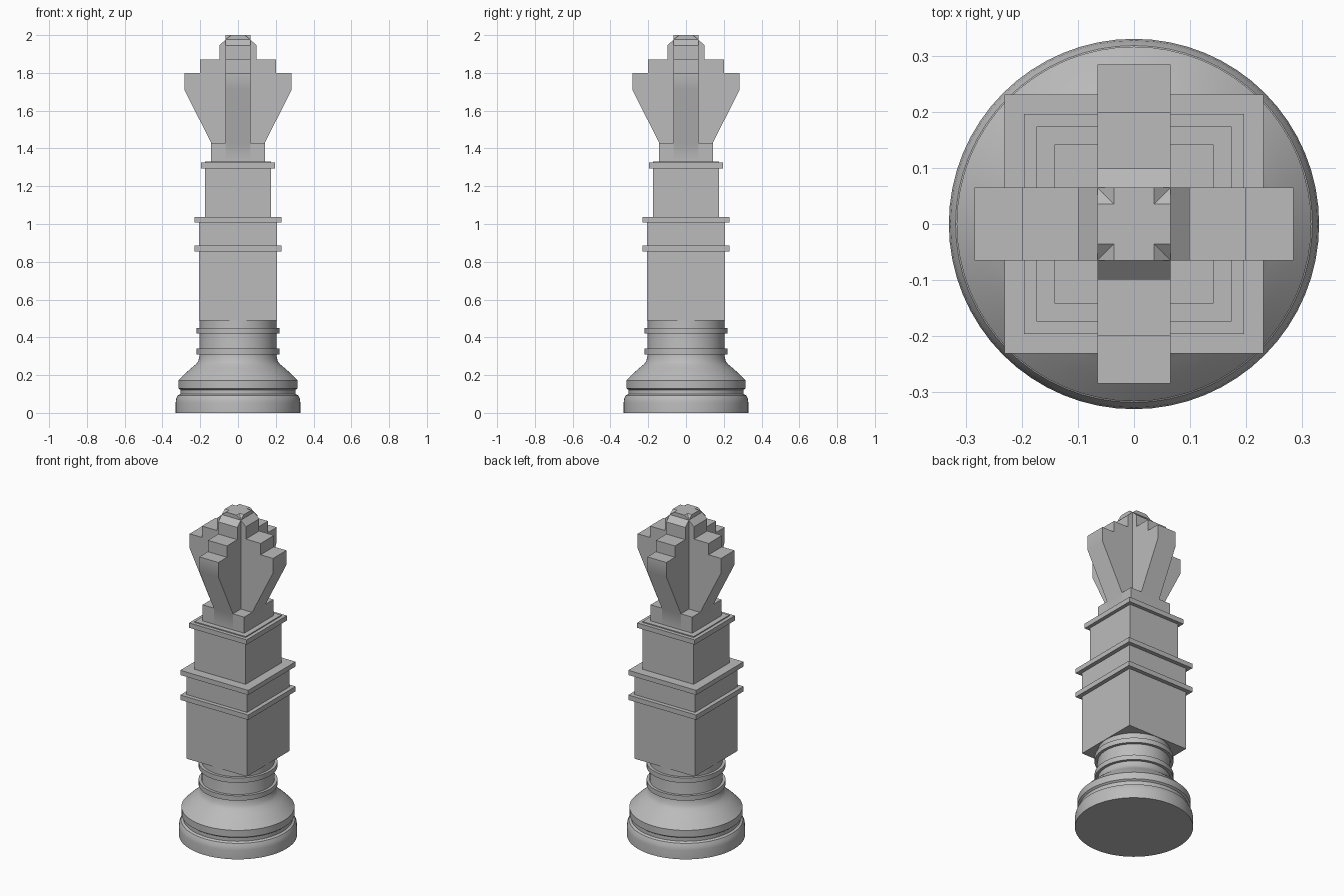
import bpy, bmesh, math
from mathutils import Matrix

cube = bpy.data.objects.get("Cube")
if cube:
    bpy.data.objects.remove(cube, do_unlink=True)

stone = bpy.data.materials.new("grey stone")
stone.use_nodes = True
GREY = (0.5, 0.5, 0.5, 1)
stone.diffuse_color = GREY
stone.node_tree.nodes["Principled BSDF"].inputs["Base Color"].default_value = GREY


def finish(bm, name):
    """Turn a bmesh into a shaded object."""
    bmesh.ops.recalc_face_normals(bm, faces=bm.faces)
    mesh = bpy.data.meshes.new(name)
    bm.to_mesh(mesh)
    bm.free()
    mesh.materials.append(stone)
    obj = bpy.data.objects.new(name, mesh)
    bpy.context.collection.objects.link(obj)
    bpy.ops.object.select_all(action="DESELECT")
    obj.select_set(True)
    bpy.context.view_layer.objects.active = obj
    bpy.ops.object.shade_smooth_by_angle(angle=math.radians(30))
    return obj


def lathe(name, profile, segments=64):
    bm = bmesh.new()
    verts = [bm.verts.new((r, 0, z)) for r, z in profile]
    edges = [bm.edges.new(pair) for pair in zip(verts, verts[1:])]
    bmesh.ops.spin(bm, geom=verts + edges, cent=(0, 0, 0), axis=(0, 0, 1),
                   angle=math.tau, steps=segments)
    bmesh.ops.remove_doubles(bm, verts=bm.verts, dist=0.0001)
    return finish(bm, name)


def block(name, half, z0, z1, x=0, y=0):
    bm = bmesh.new()
    size = Matrix.Diagonal((half * 2, half * 2, z1 - z0, 1))
    bmesh.ops.create_cube(bm, size=1,
                          matrix=Matrix.Translation((x, y, (z0 + z1) / 2)) @ size)
    return finish(bm, name)


def fin(name, half_profile, half_width, turn):
    """Mirror a half profile into a slab and turn it about z."""
    bm = bmesh.new()
    outline = half_profile + [(-x, z) for x, z in reversed(half_profile)]
    face = bm.faces.new([bm.verts.new((x, -half_width, z)) for x, z in outline])
    new = bmesh.ops.extrude_face_region(bm, geom=[face])["geom"]
    bmesh.ops.translate(bm, vec=(0, half_width * 2, 0),
                        verts=[v for v in new if isinstance(v, bmesh.types.BMVert)])
    bm.transform(Matrix.Rotation(turn, 4, "Z"))
    return finish(bm, name)


# Round foot and neck
lathe("round_base", [
    (0, 0), (0.33, 0), (0.33, 0.055), (0.327, 0.075), (0.318, 0.093),
    (0.305, 0.1), (0.305, 0.122), (0.316, 0.13), (0.316, 0.172),
    (0.28, 0.208), (0.25, 0.235), (0.222, 0.258), (0.21, 0.275), (0.203, 0.31),
    (0.203, 0.495), (0, 0.495)])
for i, z in enumerate((0.31, 0.42)):
    lathe(f"neck_ring_{i + 1}", [(0.19, z), (0.22, z), (0.22, z + 0.03), (0.19, z + 0.03)])

# Square column and its collars
block("lower_column", 0.206, 0.49, 1.03)
block("lower_collar", 0.231, 0.855, 0.885)
block("middle_collar", 0.231, 1.008, 1.037)
block("upper_column", 0.174, 1.03, 1.331)
block("upper_collar", 0.196, 1.295, 1.325)

# Head foot corners, between the fins
ARM, FOOT = 0.065, 0.142
mid = (ARM + FOOT) / 2
for sx in (-1, 1):
    for sy in (-1, 1):
        block("head_foot_corner", (FOOT - ARM) / 2, 1.33, 1.43, sx * mid, sy * mid)

# Crossed stepped fins and the crossed cap on top
stepped = [(FOOT, 1.33), (FOOT, 1.43), (0.284, 1.71), (0.284, 1.8), (0.2, 1.8),
           (0.2, 1.87), (0.099, 1.87), (0.099, 1.945), (ARM, 1.977)]
for i, turn in enumerate((0, math.pi / 2)):
    fin(f"crown_fin_{i + 1}", stepped, ARM, turn)
    fin(f"crown_cap_{i + 1}", [(ARM, 1.977), (0.036, 2.0)], ARM, turn)
